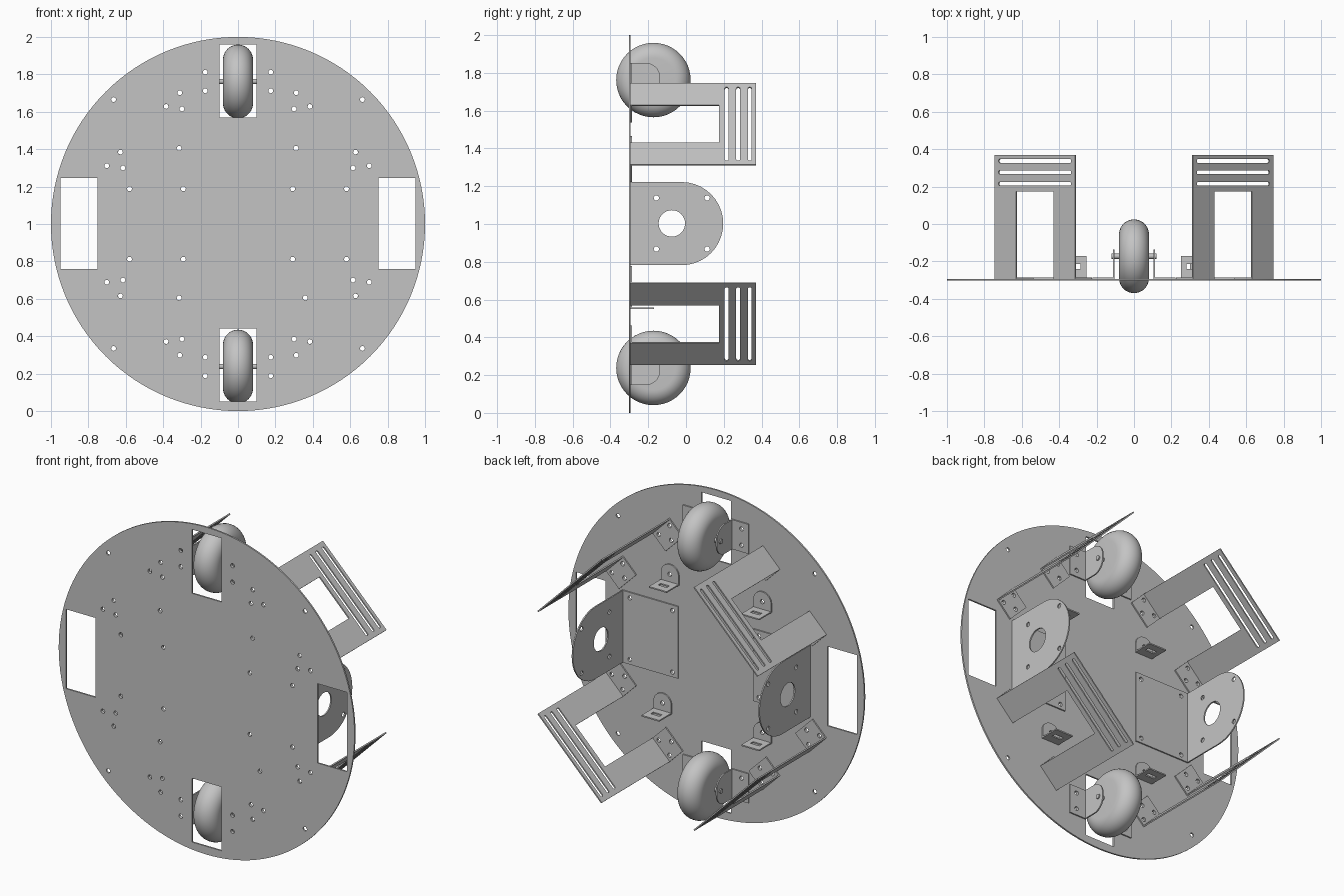
import bpy, bmesh
from math import sin, cos, pi
from mathutils import Vector, Matrix

if "Cube" in bpy.data.objects:
    bpy.data.objects.remove(bpy.data.objects["Cube"], do_unlink=True)

grey = bpy.data.materials.new("plain_grey")
grey.use_nodes = True
colour = (0.55, 0.55, 0.55, 1)
grey.diffuse_color = colour
grey.node_tree.nodes["Principled BSDF"].inputs["Base Color"].default_value = colour

X, Y, Z = Vector((1, 0, 0)), Vector((0, 1, 0)), Vector((0, 0, 1))
BACK = -0.293       # rear face of the disc
T = 0.008           # sheet thickness
parts = []


def add(name, mesh):
    obj = bpy.data.objects.new(name, mesh)
    bpy.context.collection.objects.link(obj)
    mesh.materials.clear()
    mesh.materials.append(grey)
    parts.append(obj)
    return obj


def circle(x, y, r, n=16):
    return [(x + r * cos(2 * pi * i / n), y + r * sin(2 * pi * i / n)) for i in range(n)]


def rect(x0, x1, y0, y1, r=0, all_corners=True):
    """Rectangle with rounded corners, or only the far (y1) ones rounded."""
    pts = []
    for i, (x, y, sx, sy) in enumerate([(x1, y1, -1, -1), (x0, y1, 1, -1),
                                        (x0, y0, 1, 1), (x1, y0, -1, 1)]):
        if r == 0 or (i > 1 and not all_corners):
            pts.append((x, y))
            continue
        steps = 10
        for k in range(steps + 1):
            a = (i + k / steps) * pi / 2
            pts.append((x + sx * r + r * cos(a), y + sy * r + r * sin(a)))
    return pts


def plate(name, outline, holes, origin, a, b, thick=T):
    """Flat sheet with holes, drawn in the plane of axes a and b."""
    curve = bpy.data.curves.new(name + "_outline", "CURVE")
    curve.dimensions = "2D"
    curve.fill_mode = "BOTH"
    curve.extrude = thick / 2
    for loop in [outline] + holes:
        spline = curve.splines.new("POLY")
        spline.points.add(len(loop) - 1)
        for p, (u, v) in zip(spline.points, loop):
            p.co = (u, v, 0, 1)
        spline.use_cyclic_u = True
    helper = bpy.data.objects.new(name + "_helper", curve)
    bpy.context.collection.objects.link(helper)
    dg = bpy.context.evaluated_depsgraph_get()
    mesh = bpy.data.meshes.new_from_object(helper.evaluated_get(dg))
    bpy.data.objects.remove(helper, do_unlink=True)
    bpy.data.curves.remove(curve)
    frame = Matrix((a, b, a.cross(b))).transposed().to_4x4()
    mesh.transform(Matrix.Translation(origin) @ frame)
    bm = bmesh.new()
    bm.from_mesh(mesh)
    bmesh.ops.remove_doubles(bm, verts=bm.verts, dist=0.0001)
    bmesh.ops.recalc_face_normals(bm, faces=bm.faces)
    bm.to_mesh(mesh)
    bm.free()
    return add(name, mesh)


def lathe(name, profile, origin, segs=48):
    """Turn (x, radius) points about the x axis."""
    bm = bmesh.new()
    vs = [bm.verts.new((x, 0, r)) for x, r in profile]
    edges = [bm.edges.new(e) for e in zip(vs, vs[1:])]
    bmesh.ops.spin(bm, geom=vs + edges, cent=(0, 0, 0), axis=X, angle=2 * pi, steps=segs)
    bmesh.ops.remove_doubles(bm, verts=bm.verts, dist=0.0001)
    bmesh.ops.recalc_face_normals(bm, faces=bm.faces)
    mesh = bpy.data.meshes.new(name)
    bm.to_mesh(mesh)
    bm.free()
    mesh.transform(Matrix.Translation(origin))
    return add(name, mesh)


CENTRE = Z.copy()
PIN = 0.013
corners = [(sx, sz) for sx in (1, -1) for sz in (1, -1)]
clip_spots = [(0.31, 0.405), (-0.315, 0.405), (-0.315, -0.395), (0.36, -0.395)]
flange_pins = [(0.276, 0.716), (0.173, 0.716), (0.223, 0.647)]

# Base disc with wheel openings and screw holes
holes = [rect(-0.95, -0.75, -0.24, 0.245), rect(0.75, 0.95, -0.24, 0.245),
         rect(-0.1, 0.1, 0.57, 0.96), rect(-0.1, 0.1, -0.95, -0.56)]
spots = list(clip_spots)
for sx, sz in corners:
    spots += [(sx * x, sz * z) for x, z in
              [(0.665, 0.665), (0.175, 0.812), (0.175, 0.712), (0.292, 0.188), (0.58, 0.188)]]
    for u, r in flange_pins:
        for s in (1, -1):
            spots.append((sx * (r + s * u) / 2 ** 0.5, sz * (r - s * u) / 2 ** 0.5))
holes += [circle(x, z, PIN, 12) for x, z in spots]
plate("base_disc", circle(0, 0, 1, 128), holes, CENTRE + Y * (BACK - 0.005), X, Z, 0.01)

# Four diagonal slotted brackets with two feet each
for sx, sz in corners:
    tang = Vector((sx, 0, -sz)).normalized()
    rad = Vector((sx, 0, sz)).normalized()
    w, i, top, gap = 0.304, 0.141, 0.37, 0.175
    frame = [(-w, BACK), (-i, BACK), (-i, gap), (i, gap),
             (i, BACK), (w, BACK), (w, top), (-w, top)]
    slots = [rect(-0.275, 0.275, y - 0.01, y + 0.01, 0.0099) for y in (0.215, 0.276, 0.337)]
    plate("slotted_bracket", frame, slots, CENTRE + rad * 0.746, tang, Y)
    for s in (1, -1):
        plate("bracket_foot", rect(min(s * i, s * w), max(s * i, s * w), 0.62, 0.745),
              [circle(s * u, r, PIN, 12) for u, r in flange_pins],
              CENTRE + Y * (BACK + T / 2), tang, rad)

# Motor mounts: base sheet and rounded upright
for s in (1, -1):
    plate("motor_mount_base", rect(min(s * 0.255, s * 0.635), max(s * 0.255, s * 0.635), -0.218, 0.222),
          [circle(s * x, z, PIN, 12) for x in (0.292, 0.58) for z in (-0.188, 0.188)],
          CENTRE + Y * (BACK + T / 2), X, Z)
    plate("motor_mount_upright", rect(-0.218, 0.222, BACK, 0.197, 0.2199, False),
          [circle(0.003, -0.075, 0.07, 32)] +
          [circle(z, y, 0.014) for z in (-0.133, 0.138) for y in (-0.157, 0.112)],
          CENTRE + X * s * 0.631, Z, Y)

# Small angle clips: rounded tab on the disc and slotted shelf
for x, z in clip_spots:
    at = CENTRE + X * x + Z * z
    plate("clip_tab", rect(-0.06, 0.06, -0.05, 0.06, 0.0599, False), [circle(0, 0, PIN, 12)],
          at + Y * (BACK + T / 2), X, Z)
    plate("clip_shelf", rect(-0.06, 0.06, BACK, -0.17),
          [rect(-0.03, 0.03, -0.241, -0.215)], at - Z * 0.05, X, Y)

# Caster wheels with axle and side mounts
for s in (1, -1):
    hub = Vector((0, -0.1725, 1 + s * 0.762))
    half, radius, n = 0.08, 0.197, 20
    tyre = [(-half * cos(pi * k / n), radius - half + half * sin(pi * k / n)) for k in range(n + 1)]
    lathe("caster_wheel", [(-half, 0)] + tyre + [(half, 0)], hub)
    lathe("caster_axle", [(-0.12, 0), (-0.12, 0.014), (0.12, 0.014), (0.12, 0)], hub, 16)
    for side in (1, -1):
        base = Vector((0, 0, hub.z))
        plate("caster_mount_ear", rect(-0.09, 0.09, BACK, -0.137, 0.075, False), [],
              base + X * side * 0.109, Z, Y)
        x0, x1 = sorted((side * 0.105, side * 0.222))
        plate("caster_mount_foot", rect(x0, x1, -0.09, 0.09),
              [circle(side * 0.175, z, PIN, 12) for z in (-0.05, 0.05)],
              base + Y * (BACK + T / 2), X, Z)

# Smooth the round parts, keep sheet edges sharp
bpy.ops.object.select_all(action="DESELECT")
for obj in parts:
    obj.select_set(True)
bpy.context.view_layer.objects.active = parts[0]
bpy.ops.object.shade_smooth_by_angle(angle=0.6)
